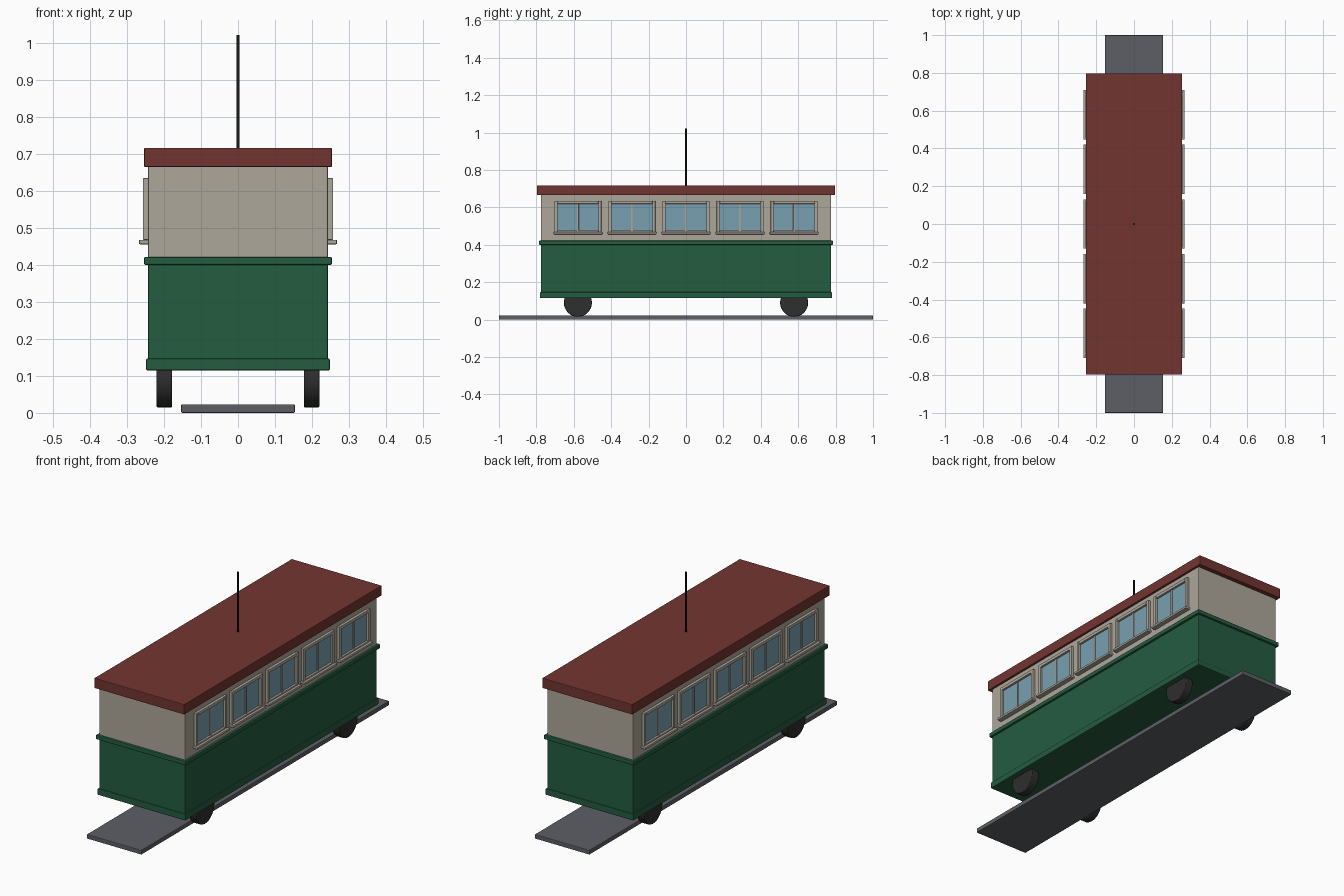
import bpy, bmesh, math
from mathutils import Matrix, Vector

if "Cube" in bpy.data.objects:
    bpy.data.objects.remove(bpy.data.objects["Cube"])


def lin(c):
    c /= 255
    return c / 12.92 if c <= 0.04045 else ((c + 0.055) / 1.055) ** 2.4


def mat(name, r, g, b):
    m = bpy.data.materials.new(name)
    m.diffuse_color = (lin(r), lin(g), lin(b), 1)
    m.use_nodes = True
    m.node_tree.nodes["Principled BSDF"].inputs["Base Color"].default_value = m.diffuse_color
    return m


GREEN = mat("dark green", 36, 92, 64)
CREAM = mat("stone cream", 174, 167, 154)
RED = mat("roof red", 114, 53, 48)
GLASS = mat("window blue", 122, 160, 177)
GREY = mat("track grey", 92, 95, 102)
BLACK = mat("wheel black", 46, 46, 47)
POLE = mat("pole black", 22, 22, 25)


def finish(name, bm, material, bevel=0.0):
    me = bpy.data.meshes.new(name)
    bm.to_mesh(me)
    bm.free()
    me.materials.append(material)
    ob = bpy.data.objects.new(name, me)
    bpy.context.collection.objects.link(ob)
    if bevel:
        mod = ob.modifiers.new("bevel", "BEVEL")
        mod.width = bevel
        mod.segments = 2
        mod.limit_method = "ANGLE"
    return ob


def add_box(bm, lo, hi):
    lo, hi = Vector(lo), Vector(hi)
    bmesh.ops.create_cube(bm, size=1, matrix=Matrix.Translation((lo + hi) / 2) @ Matrix.Diagonal((*(hi - lo), 1)))


def slab(name, hx, hy, z0, z1, material, bevel=0.0):
    bm = bmesh.new()
    add_box(bm, (-hx, -hy, z0), (hx, hy, z1))
    return finish(name, bm, material, bevel)


def cylinder(name, r, length, matrix, sides, material, bevel=0.0):
    bm = bmesh.new()
    bmesh.ops.create_cone(bm, cap_ends=True, segments=sides, radius1=r, radius2=r, depth=length, matrix=matrix)
    ob = finish(name, bm, material, bevel)
    bpy.context.view_layer.objects.active = ob
    ob.select_set(True)
    bpy.ops.object.shade_smooth_by_angle(angle=math.radians(35))
    ob.select_set(False)
    return ob


# Track and body, from the ground up
slab("track_bed", 0.154, 1.0, 0.0, 0.023, GREY, 0.003)
slab("lower_body", 0.243, 0.775, 0.117, 0.41, GREEN, 0.003)
slab("bottom_skirt", 0.249, 0.781, 0.115, 0.147, GREEN, 0.004)
slab("waist_belt", 0.254, 0.786, 0.400, 0.422, GREEN, 0.004)
slab("upper_body", 0.243, 0.775, 0.41, 0.68, CREAM, 0.003)
slab("roof", 0.254, 0.797, 0.665, 0.717, RED, 0.003)

# Pole on the roof
cylinder("roof_pole", 0.0045, 0.32, Matrix.Translation((0, 0, 0.862)), 12, POLE)

# Wheels
for sx in (-1, 1):
    for y in (-0.578, 0.578):
        place = Matrix.Translation((sx * 0.199, y, 0.09)) @ Matrix.Rotation(math.pi / 2, 4, "Y")
        cylinder("wheel", 0.075, 0.042, place, 32, BLACK, 0.003)

# Windows: frame with one mullion, projecting sill and recessed glass
Z0, Z1 = 0.468, 0.635
for sx in (-1, 1):
    for i in range(-2, 3):
        c = i * 0.289

        def block(bm, x0, x1, y0, y1, z0, z1):
            xs = sorted((sx * x0, sx * x1))
            add_box(bm, (xs[0], c + y0, z0), (xs[1], c + y1, z1))

        bm = bmesh.new()
        for y in (-0.125, 0.109):
            block(bm, 0.24, 0.257, y, y + 0.016, Z0, Z1)
        block(bm, 0.24, 0.257, -0.109, 0.109, Z1 - 0.016, Z1)
        block(bm, 0.24, 0.257, -0.109, 0.109, Z0, Z0 + 0.008)
        block(bm, 0.24, 0.251, -0.005, 0.005, Z0, Z1 - 0.016)
        finish("window_frame", bm, CREAM, 0.002)

        bm = bmesh.new()
        block(bm, 0.24, 0.268, -0.131, 0.131, 0.456, 0.468)
        finish("window_sill", bm, CREAM, 0.003)

        bm = bmesh.new()
        block(bm, 0.24, 0.246, -0.11, 0.11, Z0 + 0.004, Z1 - 0.012)
        finish("window_glass", bm, GLASS)
